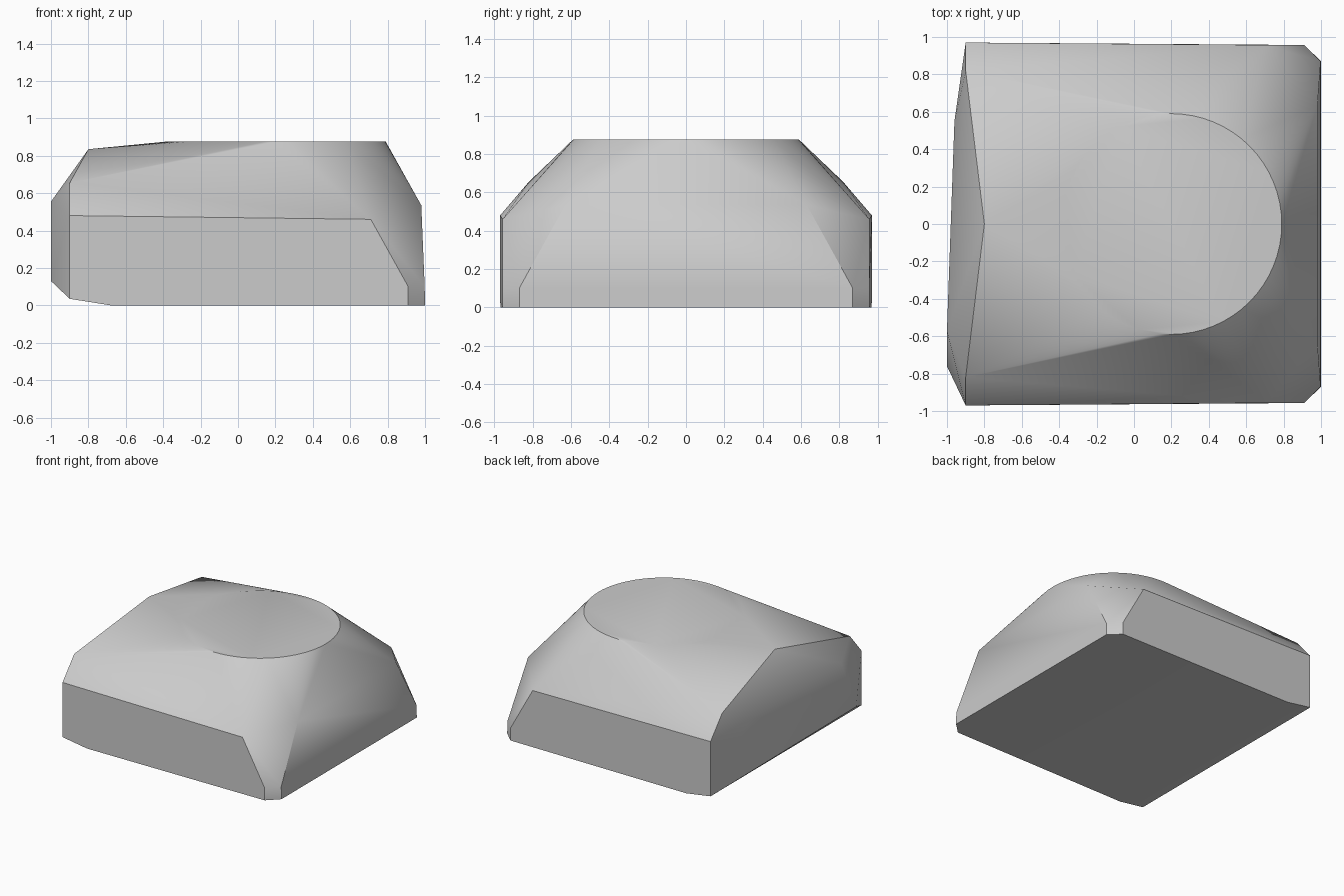
import bpy, bmesh, math

default = bpy.data.objects.get("Cube")
if default:
    bpy.data.objects.remove(default, do_unlink=True)

# Flat grey material
grey = bpy.data.materials.new("light grey")
grey.use_nodes = True
color = (0.6, 0.6, 0.6, 1)
grey.diffuse_color = color
grey.node_tree.nodes["Principled BSDF"].inputs["Base Color"].default_value = color

# Round flat top
SEGMENTS = 64
points = []
for i in range(SEGMENTS):
    a = math.tau * i / SEGMENTS
    points.append((0.2 + 0.59 * math.cos(a), 0.59 * math.sin(a), 0.875))

# Corners shared by the front and back sides
for s in (-1, 1):
    points += [
        (-0.9, 0.82 * s, 0.655), (-0.9, 0.97 * s, 0.48), (-0.9, 0.97 * s, 0.035),
        (-0.68, 0.968 * s, 0),
        (0.71, 0.957 * s, 0.46), (0.91, 0.957 * s, 0.1), (0.91, 0.957 * s, 0),
        (0.98, 0.63 * s, 0.535), (0.998, 0.87 * s, 0.1), (1, 0.87 * s, 0),
    ]

# Sloping ridge and slightly uneven bulge at the low end
points += [(-0.8, 0, 0.835), (-1, -0.57, 0.555), (-1, -0.76, 0.13), (-0.96, 0.55, 0.52)]

# Wrap the corners in one faceted solid
bm = bmesh.new()
for p in points:
    bm.verts.new(p)
hull = bmesh.ops.convex_hull(bm, input=bm.verts[:])
loose = [v for v in bm.verts if not v.link_faces]
bmesh.ops.delete(bm, geom=loose, context="VERTS")
bmesh.ops.dissolve_limit(bm, angle_limit=math.radians(0.5), verts=bm.verts[:], edges=bm.edges[:])
bmesh.ops.recalc_face_normals(bm, faces=bm.faces[:])

mesh = bpy.data.meshes.new("faceted_block")
bm.to_mesh(mesh)
bm.free()
mesh.materials.append(grey)
block = bpy.data.objects.new("faceted_block", mesh)
bpy.context.collection.objects.link(block)

# Smooth the gentle bends, keep the hard edges
bpy.ops.object.select_all(action="DESELECT")
block.select_set(True)
bpy.context.view_layer.objects.active = block
bpy.ops.object.shade_smooth_by_angle(angle=math.radians(30))
